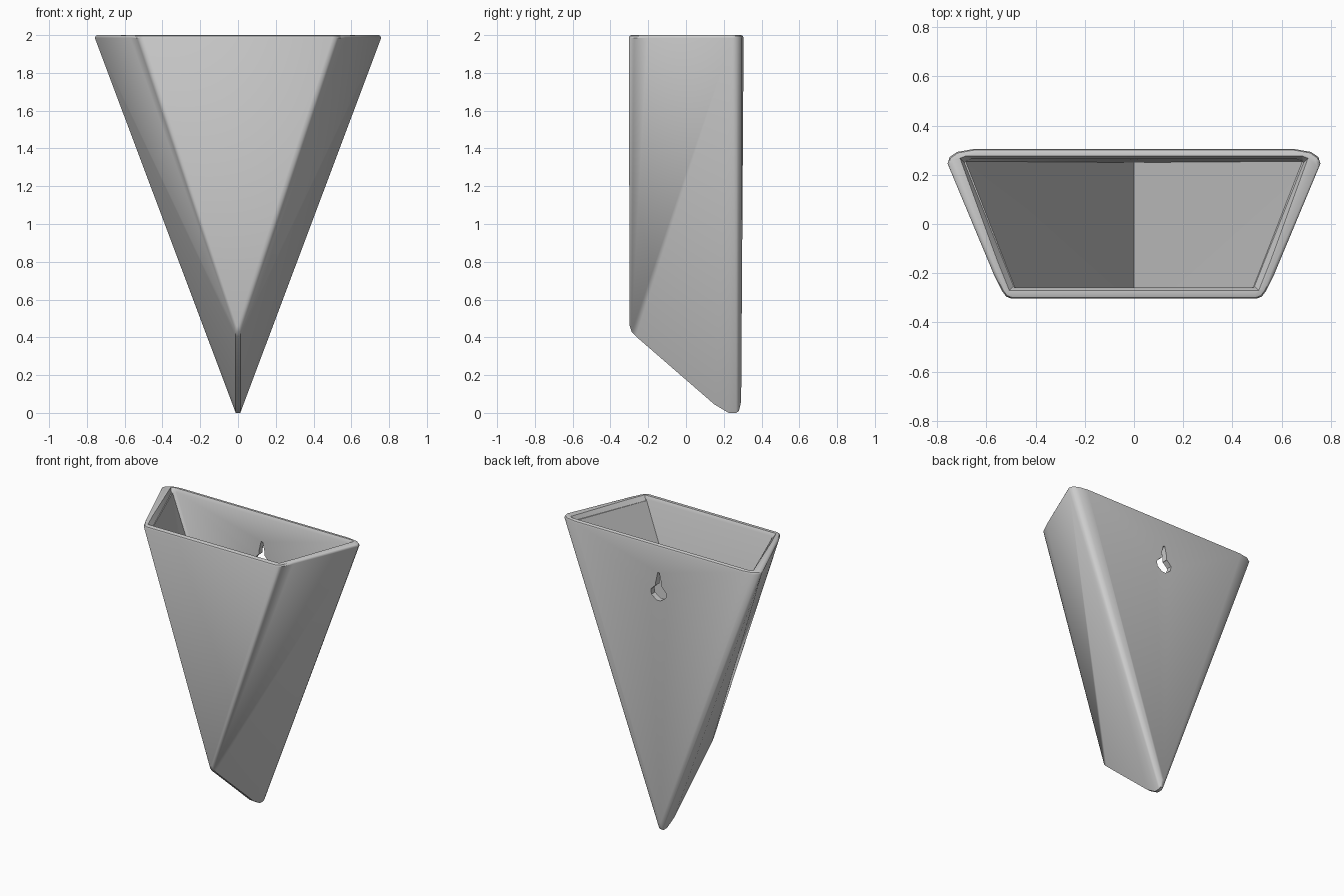
import bpy, bmesh

if "Cube" in bpy.data.objects:
    bpy.data.objects.remove(bpy.data.objects["Cube"])

grey = bpy.data.materials.new("plain grey")
grey.diffuse_color = (0.6, 0.6, 0.6, 1)
grey.use_nodes = True
grey.node_tree.nodes["Principled BSDF"].inputs["Base Color"].default_value = grey.diffuse_color


def sgn(v):
    return (v > 0) - (v < 0)


def ring(half, z, d=0.0):
    """Mirrored outline at height z, grown outward by d."""
    return [(s * (x + d), y + d * sgn(y), z) for x, y in half for s in (-1, 1)]


def hull(name, pts):
    """Convex solid around the given points."""
    bm = bmesh.new()
    for p in pts:
        bm.verts.new(p)
    bmesh.ops.remove_doubles(bm, verts=bm.verts[:], dist=1e-5)
    res = bmesh.ops.convex_hull(bm, input=bm.verts[:])
    junk = [v for v in bm.verts if not v.link_faces]
    bmesh.ops.delete(bm, geom=junk, context='VERTS')
    bmesh.ops.dissolve_limit(bm, angle_limit=0.002, verts=bm.verts[:], edges=bm.edges[:])
    bmesh.ops.recalc_face_normals(bm, faces=bm.faces[:])
    me = bpy.data.meshes.new(name)
    bm.to_mesh(me)
    bm.free()
    me.materials.append(grey)
    ob = bpy.data.objects.new(name, me)
    bpy.context.collection.objects.link(ob)
    return ob


def cut(target, cutter):
    mod = target.modifiers.new("cut", 'BOOLEAN')
    mod.operation = 'DIFFERENCE'
    mod.solver = 'EXACT'
    mod.object = cutter
    bpy.context.view_layer.objects.active = target
    bpy.ops.object.modifier_apply(modifier=mod.name)
    bpy.data.objects.remove(cutter, do_unlink=True)


# Outer shell: rounded trapezoid tapering to a sloping keel
outline = [(0.65, 0.305), (0.72, 0.293), (0.75, 0.272), (0.758, 0.245),
           (0.57, -0.205), (0.535, -0.275), (0.52, -0.295), (0.50, -0.303)]
keel = [(0.008, 0.292, 0.06), (0.010, 0.28, 0.01), (0.012, 0.265, 0.0),
        (0.012, 0.225, 0.0), (0.014, 0.15, 0.045), (0.012, -0.265, 0.405),
        (0.012, -0.288, 0.43), (0.008, -0.298, 0.46)]
planter = hull("wall_planter",
               ring(outline, 2.0, -0.012) + ring(outline, 1.996, -0.004) + ring(outline, 1.985)
               + [(s * x, y, z) for x, y, z in keel for s in (-1, 1)])

# Hollow inside, with an eased lip
inner = [(0.67, 0.265), (0.695, 0.255), (0.495, -0.258)]
cut(planter, hull("cavity_cutter", ring(inner, 2.05) + ring(inner, 2.0)
                  + [(0, 0.25, 0.14), (0, -0.258, 0.55)]))
cut(planter, hull("lip_cutter", ring(inner, 1.97, -0.005) + ring(inner, 2.01, 0.018)))

# Keyhole for hanging: narrow slot above a wider opening
slot = [(0.006, 1.81), (0.022, 1.74), (0.022, 1.66)]
opening = [(0.025, 1.715), (0.06, 1.68), (0.055, 1.645), (0.015, 1.615)]
for name, shape in (("slot_cutter", slot), ("opening_cutter", opening)):
    cut(planter, hull(name, [(s * x, y, z) for x, z in shape
                             for s in (-1, 1) for y in (0.15, 0.4)]))

# Smooth shading with crisp edges kept
bpy.ops.object.select_all(action='DESELECT')
planter.select_set(True)
bpy.context.view_layer.objects.active = planter
bpy.ops.object.shade_smooth_by_angle(angle=0.7)
